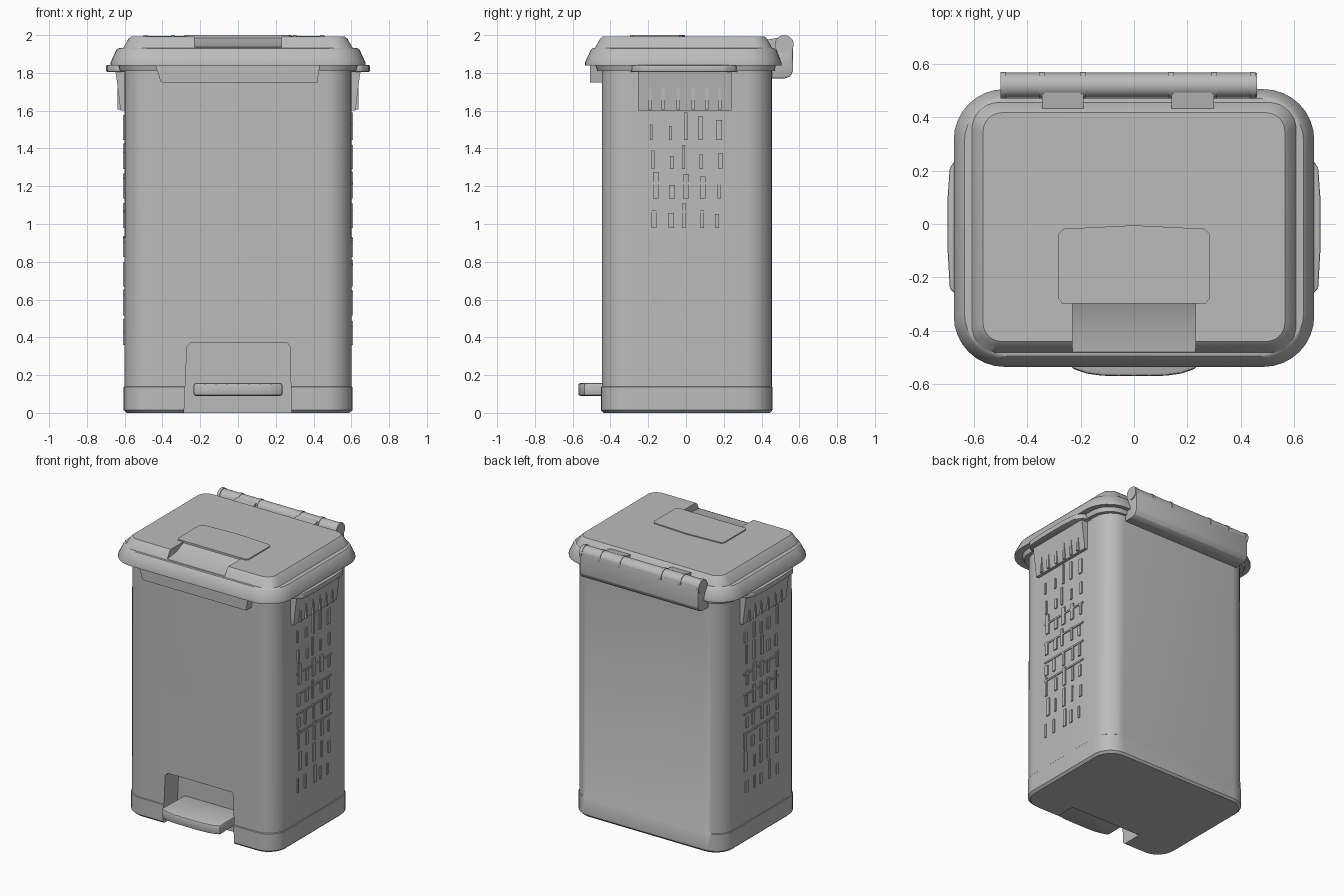
import bpy, bmesh, math, random
from mathutils import Matrix, Vector

random.seed(4)
old = bpy.data.objects.get("Cube")
if old:
    bpy.data.objects.remove(old, do_unlink=True)

grey = bpy.data.materials.new("grey_plastic")
grey.use_nodes = True
grey.diffuse_color = (0.5, 0.5, 0.5, 1)
grey.node_tree.nodes["Principled BSDF"].inputs["Base Color"].default_value = (0.5, 0.5, 0.5, 1)


def activate(ob):
    bpy.ops.object.select_all(action='DESELECT')
    ob.select_set(True)
    bpy.context.view_layer.objects.active = ob


def finish(name, bm, bevel=0, segments=2):
    bmesh.ops.recalc_face_normals(bm, faces=bm.faces)
    if bevel:
        bmesh.ops.bevel(bm, geom=bm.edges[:], offset=bevel, segments=segments,
                        profile=0.5, affect='EDGES')
    mesh = bpy.data.meshes.new(name)
    bm.to_mesh(mesh)
    bm.free()
    mesh.materials.append(grey)
    ob = bpy.data.objects.new(name, mesh)
    bpy.context.collection.objects.link(ob)
    smooth(ob)
    return ob


def smooth(ob):
    activate(ob)
    bpy.ops.object.shade_smooth_by_angle(angle=math.radians(32))


def add_box(bm, lo, hi):
    lo, hi = Vector(lo), Vector(hi)
    size = hi - lo
    bmesh.ops.create_cube(bm, size=1, matrix=Matrix.Translation((lo + hi) / 2)
                          @ Matrix.Diagonal((*size, 1)))


def box(name, lo, hi, bevel=0):
    bm = bmesh.new()
    add_box(bm, lo, hi)
    return finish(name, bm, bevel)


def prism(name, points, place, start, end, bevel=0):
    """Extrude a 2D profile; place(a, b, t) gives each 3D position."""
    bm = bmesh.new()
    rings = [[bm.verts.new(place(a, b, t)) for a, b in points] for t in (start, end)]
    n = len(points)
    for ring in rings:
        bm.faces.new(ring)
    for i in range(n):
        j = (i + 1) % n
        bm.faces.new((rings[0][i], rings[0][j], rings[1][j], rings[1][i]))
    return finish(name, bm, bevel)


def loft(name, sections, steps=8):
    """Stack rounded rectangles: half width, front y, back y, radius, z."""
    bm = bmesh.new()
    rings = []
    for w, y0, y1, r, z in sections:
        ring = []
        corners = ((w - r, y1 - r), (r - w, y1 - r), (r - w, y0 + r), (w - r, y0 + r))
        for k, (cx, cy) in enumerate(corners):
            for s in range(steps + 1):
                a = (k + s / steps) * math.pi / 2
                ring.append(bm.verts.new((cx + r * math.cos(a), cy + r * math.sin(a), z)))
        rings.append(ring)
    n = len(rings[0])
    for low, high in zip(rings, rings[1:]):
        for i in range(n):
            j = (i + 1) % n
            bm.faces.new((low[i], low[j], high[j], high[i]))
    bm.faces.new(rings[0])
    bm.faces.new(rings[-1])
    return finish(name, bm)


def cut(ob, cutter):
    mod = ob.modifiers.new("cut", 'BOOLEAN')
    mod.operation = 'DIFFERENCE'
    mod.solver = 'EXACT'
    mod.object = cutter
    activate(ob)
    bpy.ops.object.modifier_apply(modifier=mod.name)
    bpy.data.objects.remove(cutter, do_unlink=True)
    smooth(ob)


def along_x(a, b, t):
    return (t, a, b)


def along_y(a, b, t):
    return (a, t, b)


# Bin body with a slightly stepped base and a pedal opening
body = loft("body", [
    (0.59, -0.435, 0.445, 0.13, 0), (0.606, -0.45, 0.457, 0.14, 0.015),
    (0.606, -0.45, 0.457, 0.14, 0.137), (0.602, -0.446, 0.455, 0.14, 0.141),
    (0.6, -0.446, 0.455, 0.14, 1.87)])
opening = prism("opening_cutter", [
    (-0.29, -0.1), (-0.27, 0.35), (-0.25, 0.372), (0.26, 0.372),
    (0.275, 0.35), (0.285, -0.1)], along_y, -0.7, -0.29)
cut(body, opening)

# Foot pedal with a gently bowed front edge
pedal_outline = [(-0.23, -0.25), (0.23, -0.25)]
for i in range(9):
    x = 0.235 - i * 0.47 / 8
    pedal_outline.append((x, -0.57 + 0.03 * (x / 0.235) ** 4))
prism("pedal", pedal_outline, lambda a, b, t: (a, b, t), 0.09, 0.158, 0.012)

# Lid: flared skirt, ledge and raised top with a finger recess
lid = loft("lid", [
    (0.64, -0.50, 0.47, 0.17, 1.84), (0.675, -0.535, 0.505, 0.19, 1.84),
    (0.675, -0.535, 0.505, 0.19, 1.855), (0.645, -0.505, 0.48, 0.17, 1.92),
    (0.635, -0.495, 0.47, 0.16, 1.93), (0.607, -0.482, 0.455, 0.10, 1.932),
    (0.58, -0.455, 0.43, 0.08, 1.98), (0.565, -0.44, 0.417, 0.07, 1.993)])
recess = prism("recess_cutter", [
    (-0.295, 2.1), (-0.295, 1.985), (-0.375, 1.95), (-0.49, 1.936),
    (-0.6, 1.936), (-0.6, 2.1)], along_x, -0.23, 0.23)
cut(lid, recess)

# Raised panel behind the recess
prism("lid_panel", [
    (-0.27, -0.297), (0.27, -0.297), (0.282, -0.28), (0.282, -0.035),
    (0.265, -0.018), (0, -0.005), (-0.265, -0.018), (-0.282, -0.035),
    (-0.282, -0.28)], lambda a, b, t: (a, b, t), 1.99, 2.0)

# Lip under the front of the lid
prism("front_lip", [
    (-0.44, 1.85), (-0.41, 1.755), (-0.40, 1.75), (0.42, 1.75), (0.435, 1.85)],
    along_y, -0.507, -0.43)

# Rim just under the lid
loft("body_rim", [(0.625, -0.47, 0.47, 0.15, 1.81), (0.635, -0.48, 0.475, 0.15, 1.845)])

for name, side in (("left", 1), ("right", -1)):
    # Lifting flange and grip plate
    flange = [(0.58, -0.30), (0.655, -0.28), (0.69, -0.24), (0.698, -0.1),
              (0.698, 0.1), (0.69, 0.21), (0.655, 0.26), (0.58, 0.28)]
    prism(name + "_flange", flange, lambda a, b, t: (side * a, b, t), 1.805, 1.842, 0.006)
    prism(name + "_grip", [(0.58, 1.60), (0.622, 1.60), (0.643, 1.77),
                           (0.65, 1.815), (0.58, 1.815)],
          lambda a, b, t: (side * a, t, b), -0.255, 0.24)

    # Thin uneven ribs covering the side in rows
    bm = bmesh.new()
    for row in range(8):
        z0 = 0.36 + row * 0.155
        for col in range(5):
            y = -0.18 + col * 0.085 + random.uniform(-0.012, 0.012)
            width = random.uniform(0.012, 0.032)
            height = random.uniform(0.07, 0.145)
            xs = sorted((side * 0.59, side * 0.609))
            add_box(bm, (xs[0], y, z0), (xs[1], y + width, z0 + height))
    for z in (0.78, 0.92, 1.06, 1.21):
        xs = sorted((side * 0.59, side * 0.607))
        add_box(bm, (xs[0], -0.19, z), (xs[1], 0.2, z + 0.012))
    finish(name + "_side_ribs", bm)

    # Upright ribs on the grip plate
    bm = bmesh.new()
    for y in (-0.2, -0.13, -0.05, 0.03, 0.1, 0.17):
        xs = sorted((side * 0.6, side * 0.637))
        add_box(bm, (xs[0], y, 1.605), (xs[1], y + 0.018, 1.75))
    finish(name + "_grip_ribs", bm)

# Hinge housing along the back
prism("hinge_housing", [
    (0.43, 1.77), (0.52, 1.77), (0.55, 1.78), (0.567, 1.81), (0.567, 1.95),
    (0.54, 1.97), (0.49, 1.95), (0.465, 1.90), (0.43, 1.90)], along_x, -0.495, 0.455, 0.006)


def hinge_rod(name, x0, x1, radius):
    bm = bmesh.new()
    bmesh.ops.create_cone(
        bm, cap_ends=True, segments=24, radius1=radius, radius2=radius, depth=x1 - x0,
        matrix=Matrix.Translation(((x0 + x1) / 2, 0.52, 1.95)) @ Matrix.Rotation(math.pi / 2, 4, 'Y'))
    finish(name, bm)


# Hinge barrel, collars and arms reaching to the lid
hinge_rod("hinge_barrel", -0.5, 0.46, 0.046)
for i, x in enumerate((-0.49, -0.345, -0.19, 0.14, 0.30, 0.445)):
    hinge_rod("hinge_collar_%d" % (i + 1), x - 0.01, x + 0.01, 0.05)
for i, (x0, x1) in enumerate(((-0.345, -0.19), (0.14, 0.30))):
    prism("hinge_arm_%d" % (i + 1), [
        (0.40, 1.94), (0.50, 1.92), (0.52, 1.99), (0.48, 1.985), (0.40, 1.97)],
        along_x, x0, x1)
